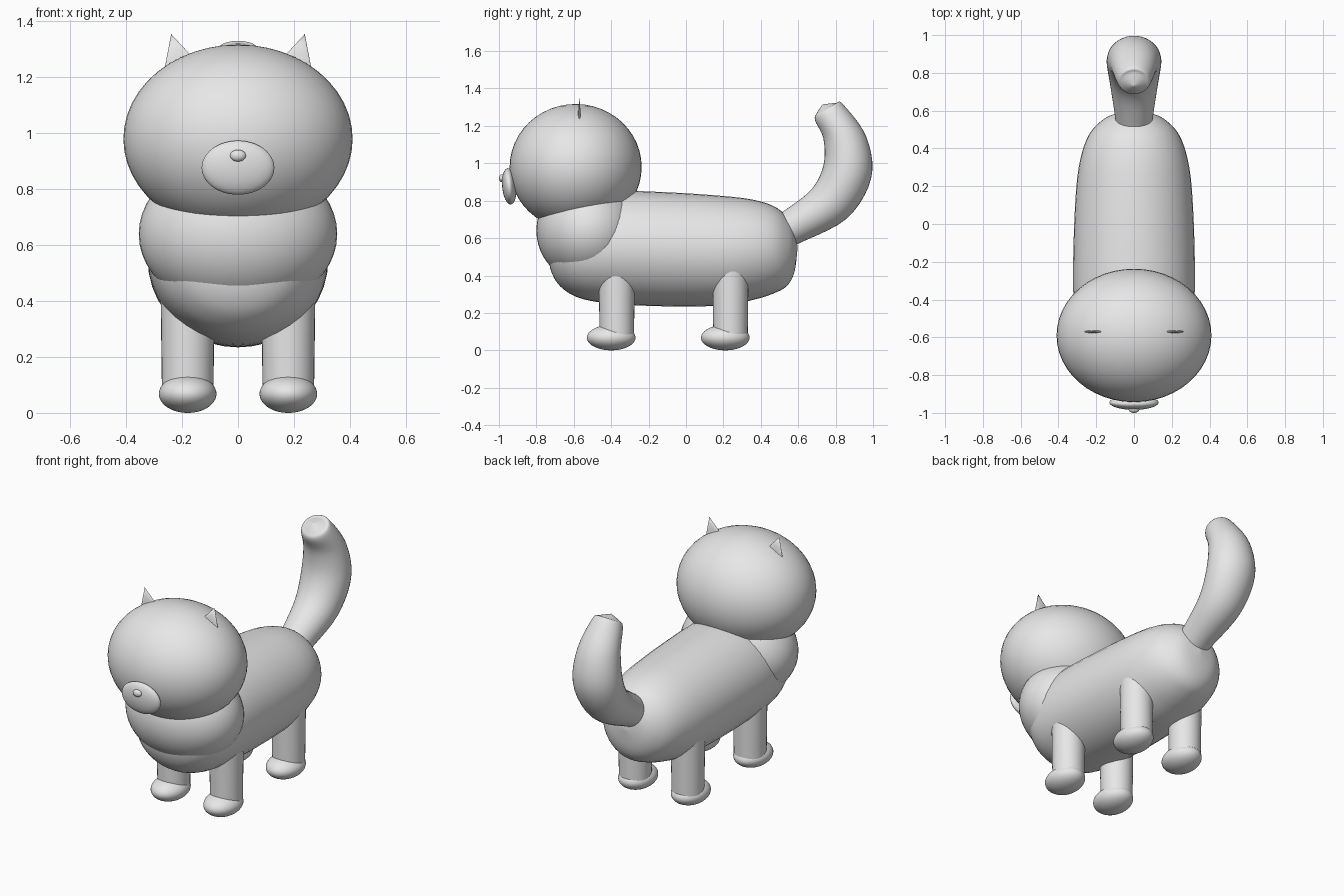
import bpy, bmesh, math
from mathutils import Vector

cube = bpy.data.objects.get("Cube")
if cube:
    bpy.data.objects.remove(cube, do_unlink=True)

GREY = (0.8, 0.8, 0.8, 1)
grey = bpy.data.materials.new("plain_grey")
grey.use_nodes = True
grey.diffuse_color = GREY
grey.node_tree.nodes["Principled BSDF"].inputs["Base Color"].default_value = GREY


def finish(obj, name):
    obj.name = name
    obj.data.materials.append(grey)
    bpy.ops.object.select_all(action="DESELECT")
    obj.select_set(True)
    bpy.context.view_layer.objects.active = obj
    bpy.ops.object.shade_smooth_by_angle(angle=math.radians(50))
    return obj


def ellipsoid(name, center, radii, tilt=0):
    bpy.ops.mesh.primitive_uv_sphere_add(segments=48, ring_count=24, location=center,
                                         rotation=(tilt, 0, 0))
    obj = bpy.context.object
    obj.scale = radii
    return finish(obj, name)


def cone(name, center, r_bottom, r_top, depth, scale=(1, 1, 1), lean=0):
    bpy.ops.mesh.primitive_cone_add(vertices=32, radius1=r_bottom, radius2=r_top, depth=depth,
                                    location=center, rotation=(0, lean, 0))
    obj = bpy.context.object
    obj.scale = scale
    return finish(obj, name)


def smooth_steps(rows, steps):
    """Catmull-Rom interpolation between section rows."""
    rows = [Vector(r) for r in rows]
    padded = [rows[0]] + rows + [rows[-1]]
    out = []
    for a, b, c, d in zip(padded, padded[1:], padded[2:], padded[3:]):
        for i in range(steps):
            t = i / steps
            out.append(0.5 * (2 * b + (c - a) * t + (2 * a - 5 * b + 4 * c - d) * t ** 2
                              + (3 * b - a - 3 * c + d) * t ** 3))
    return out + [rows[-1]]


def loft(name, rows, steps=5, sides=40):
    """Elliptical sections, each given as y, z of its two edges and a half width."""
    bm = bmesh.new()
    rings = []
    for y1, z1, y2, z2, w in smooth_steps(rows, steps):
        mid = Vector((0, y1 + y2, z1 + z2)) / 2
        half = Vector((0, y1 - y2, z1 - z2)) / 2
        angles = [math.tau * i / sides for i in range(sides)]
        rings.append([bm.verts.new(mid + half * math.cos(a) + Vector((w * math.sin(a), 0, 0)))
                      for a in angles])
    for lower, upper in zip(rings, rings[1:]):
        for i in range(sides):
            j = (i + 1) % sides
            bm.faces.new((lower[i], lower[j], upper[j], upper[i]))
    bm.faces.new(rings[0])
    bm.faces.new(rings[-1])
    bmesh.ops.remove_doubles(bm, verts=bm.verts, dist=0.0005)
    bmesh.ops.recalc_face_normals(bm, faces=bm.faces)
    mesh = bpy.data.meshes.new(name)
    bm.to_mesh(mesh)
    bm.free()
    obj = bpy.data.objects.new(name, mesh)
    bpy.context.collection.objects.link(obj)
    return finish(obj, name)


# Body: y, top, bottom, half width
body = [(-0.74, 0.52, 0.52, 0), (-0.72, 0.63, 0.42, 0.13), (-0.67, 0.72, 0.34, 0.22),
        (-0.57, 0.80, 0.28, 0.29), (-0.4, 0.85, 0.25, 0.32), (-0.1, 0.845, 0.235, 0.32),
        (0.2, 0.825, 0.24, 0.305), (0.36, 0.805, 0.27, 0.28), (0.47, 0.77, 0.305, 0.24),
        (0.54, 0.715, 0.345, 0.18), (0.58, 0.65, 0.42, 0.11), (0.597, 0.55, 0.55, 0)]
loft("body", [(y, top, y, bottom, w) for y, top, bottom, w in body])

# Tail: inner edge, outer edge, half width
loft("tail", [(0.42, 0.68, 0.5, 0.52, 0.09), (0.53, 0.75, 0.6, 0.57, 0.1),
              (0.67, 0.86, 0.86, 0.705, 0.13), (0.735, 0.99, 0.99, 0.92, 0.145),
              (0.735, 1.13, 0.965, 1.14, 0.125), (0.69, 1.23, 0.84, 1.315, 0.09),
              (0.70, 1.27, 0.80, 1.322, 0.06), (0.73, 1.315, 0.73, 1.315, 0)])

# Chest, head and face
ellipsoid("chest", (0, -0.52, 0.64), (0.355, 0.28, 0.28))
ellipsoid("head", (0, -0.59, 0.98), (0.41, 0.353, 0.337))
ellipsoid("muzzle", (0, -0.945, 0.877), (0.13, 0.038, 0.097), math.radians(5))
ellipsoid("nose", (0, -0.983, 0.92), (0.028, 0.017, 0.021))

# Ears, legs and paws on both sides
for side, x in (("left", 1), ("right", -1)):
    cone(f"{side}_ear", (x * 0.221, -0.57, 1.292), 0.066, 0, 0.13, (1, 0.15, 1),
         x * math.radians(16))
    for end, leg_y, paw_y in (("front", -0.37, -0.4), ("rear", 0.238, 0.21)):
        cone(f"{side}_{end}_leg", (x * 0.18, leg_y, 0.26), 0.092, 0.097, 0.38)
        ellipsoid(f"{side}_{end}_paw", (x * 0.18, paw_y, 0.068), (0.103, 0.13, 0.068))
